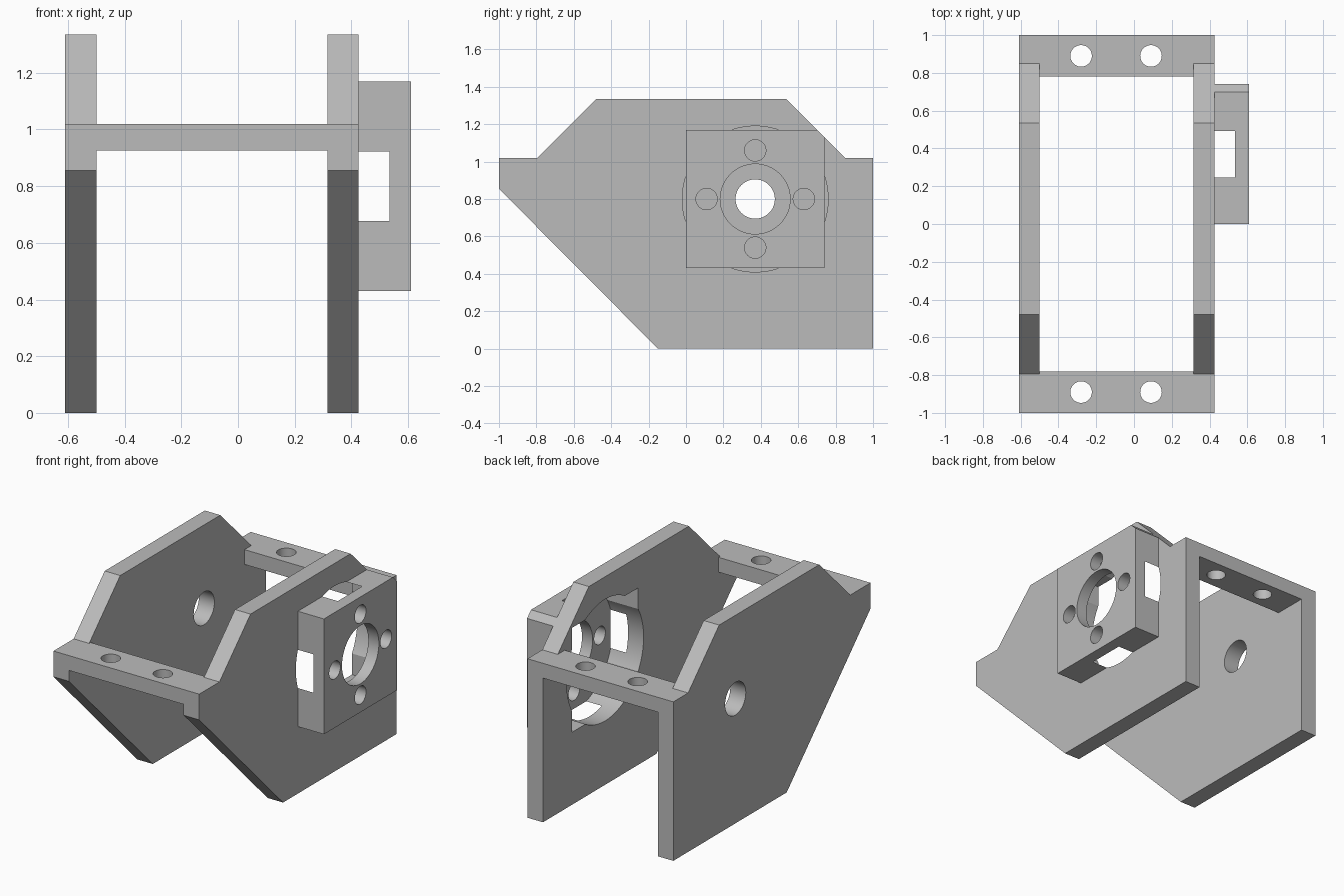
import bpy
import bmesh
import math
from mathutils import Matrix, Vector

cube = bpy.data.objects.get("Cube")
if cube:
    bpy.data.objects.remove(cube, do_unlink=True)

# Single flat material
grey = bpy.data.materials.new("plain grey")
grey.use_nodes = True
COLOR = (0.5, 0.5, 0.5, 1)
grey.diffuse_color = COLOR
grey.node_tree.nodes["Principled BSDF"].inputs["Base Color"].default_value = COLOR


def finish(name, bm):
    bmesh.ops.recalc_face_normals(bm, faces=bm.faces)
    mesh = bpy.data.meshes.new(name)
    bm.to_mesh(mesh)
    bm.free()
    mesh.materials.append(grey)
    ob = bpy.data.objects.new(name, mesh)
    bpy.context.collection.objects.link(ob)
    return ob


def slab(name, profile, x0, x1):
    """Extrude a (y, z) outline from x0 to x1."""
    bm = bmesh.new()
    face = bm.faces.new([bm.verts.new((x0, y, z)) for y, z in profile])
    moved = bmesh.ops.extrude_face_region(bm, geom=[face])["geom"]
    verts = [g for g in moved if isinstance(g, bmesh.types.BMVert)]
    bmesh.ops.translate(bm, verts=verts, vec=(x1 - x0, 0, 0))
    return finish(name, bm)


def box(name, x0, x1, y0, y1, z0, z1):
    return slab(name, [(y0, z0), (y1, z0), (y1, z1), (y0, z1)], x0, x1)


def rod(center, radius, length, axis, segments=48):
    bm = bmesh.new()
    turn = Vector((0, 0, 1)).rotation_difference(Vector(axis)).to_matrix().to_4x4()
    bmesh.ops.create_cone(bm, cap_ends=True, segments=segments, radius1=radius,
                          radius2=radius, depth=length,
                          matrix=Matrix.Translation(center) @ turn)
    return finish("cutter", bm)


def cut(ob, *cutters):
    """Subtract the cutters, then discard them."""
    bpy.context.view_layer.objects.active = ob
    for cutter in cutters:
        cutter.hide_render = True
        mod = ob.modifiers.new("cut", 'BOOLEAN')
        mod.operation, mod.solver, mod.object = 'DIFFERENCE', 'EXACT', cutter
        bpy.ops.object.modifier_apply(modifier=mod.name)
        bpy.data.objects.remove(cutter, do_unlink=True)


# Main dimensions
OUT_R, IN_R, IN_L, OUT_L = -0.61, -0.5, 0.315, 0.425
DECK = 1.02
AXIS_Y, AXIS_Z = 0.37, 0.8
HALF, POCKET, FLOOR = 0.37, 0.335, 0.535
X = (1, 0, 0)


def motor_pocket():
    """Round bore with square corners, open towards the inside."""
    start = 0.2
    return (rod(((start + FLOOR) / 2, AXIS_Y, AXIS_Z), 0.39, FLOOR - start, X, 96),
            box("cutter", start, FLOOR, AXIS_Y - POCKET, AXIS_Y + POCKET,
                AXIS_Z - POCKET, AXIS_Z + POCKET))


# Side plates
outline = [(-1, 0.855), (-0.15, 0), (1, 0), (1, DECK), (0.85, DECK),
           (0.535, 1.335), (-0.48, 1.335), (-0.795, DECK), (-1, DECK)]
right_plate = slab("right_plate", outline, OUT_R, IN_R)
cut(right_plate, rod((OUT_R, AXIS_Y, AXIS_Z), 0.105, 0.6, X))
left_plate = slab("left_plate", outline, IN_L, OUT_L)
cut(left_plate, *motor_pocket())

# Motor housing, its upper back corner trimmed in line with the plate
y0, y1, z0, z1 = AXIS_Y - HALF, AXIS_Y + HALF, AXIS_Z - HALF, AXIS_Z + HALF
slope = 0.85 + DECK
housing = slab("motor_housing",
               [(y0, z0), (y1, z0), (y1, slope - y1), (slope - z1, z1), (y0, z1)],
               OUT_L, 0.61)
cut(housing, *motor_pocket())
cut(housing, rod((0.6, AXIS_Y, AXIS_Z), 0.187, 0.4, X, 64))
for i in range(4):
    a = i * math.pi / 2
    cut(housing, rod((0.6, AXIS_Y + 0.26 * math.cos(a), AXIS_Z + 0.26 * math.sin(a)),
                     0.057, 0.4, X))

# Cross bars with screw holes
parts = [right_plate, left_plate, housing]
for name, side in (("front_bar", -1), ("back_bar", 1)):
    ya, yb = sorted((side * 0.78, side))
    bar = box(name, IN_R, IN_L, ya, yb, 0.925, DECK)
    cut(bar, *[rod((x, side * 0.89, DECK), 0.057, 0.6, (0, 0, 1))
               for x in (-0.28, 0.09)])
    parts.append(bar)

# Smooth bores, sharp edges
bpy.ops.object.select_all(action='DESELECT')
for ob in parts:
    ob.select_set(True)
bpy.context.view_layer.objects.active = housing
bpy.ops.object.shade_smooth_by_angle(angle=math.radians(30))
